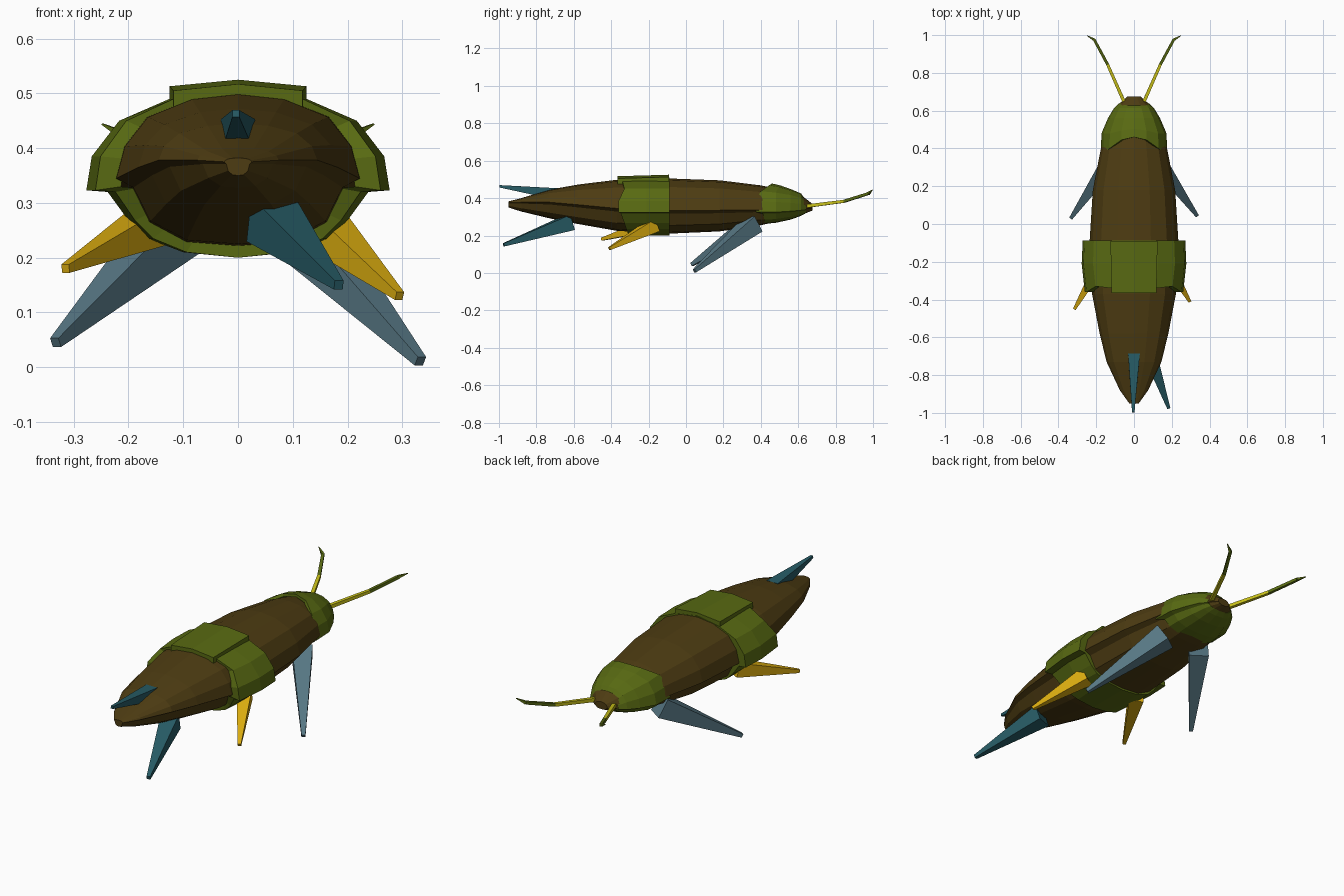
import bpy, bmesh, math
from mathutils import Vector, Matrix

if "Cube" in bpy.data.objects:
    bpy.data.objects.remove(bpy.data.objects["Cube"])


def material(name, rgb):
    m = bpy.data.materials.new(name)
    m.diffuse_color = (*rgb, 1)
    m.use_nodes = True
    m.node_tree.nodes["Principled BSDF"].inputs["Base Color"].default_value = m.diffuse_color
    return m


BROWN = material("shell brown", (0.075, 0.045, 0.006))
GREEN = material("band green", (0.098, 0.144, 0.006))
AMBER = material("leg amber", (0.70, 0.41, 0.005))
SLATE = material("leg slate blue", (0.095, 0.185, 0.23))
TEAL = material("spine teal", (0.02, 0.105, 0.13))
LEMON = material("feeler yellow", (0.58, 0.53, 0.01))


def finish(name, bm, mat):
    bmesh.ops.recalc_face_normals(bm, faces=bm.faces[:])
    me = bpy.data.meshes.new(name)
    bm.to_mesh(me)
    bm.free()
    me.materials.append(mat)
    ob = bpy.data.objects.new(name, me)
    bpy.context.collection.objects.link(ob)
    return ob


def mirrored(half):
    """Close a half ring that runs from bottom centre to top centre."""
    return half + [(-x, y, z) for x, y, z in half[-2:0:-1]]


def loft(name, halves, mat, capped=True):
    bm = bmesh.new()
    rings = [[bm.verts.new(p) for p in mirrored(h)] for h in halves]
    n = len(rings[0])
    for a, b in zip(rings, rings[1:]):
        for i in range(n):
            j = (i + 1) % n
            bm.faces.new((a[i], a[j], b[j], b[i]))
    if capped:
        bm.faces.new(rings[0])
        bm.faces.new(rings[-1])
    return finish(name, bm, mat)


def section(y, w, top, edge, bottom):
    """Domed back over a narrower, tucked-in belly."""
    h, d = top - edge, edge - bottom
    return [(0, y, bottom), (.42 * w, y, bottom + .06 * d),
            (.72 * w, y, bottom + .35 * d), (.86 * w, y, bottom + .86 * d),
            (w, y, edge), (.93 * w, y, edge + .38 * h),
            (.74 * w, y, edge + .73 * h), (.38 * w, y, edge + .94 * h), (0, y, top)]


def inset(half, k, dy=0.0, zc=.36):
    return [(x * k, y + dy, zc + (z - zc) * k) for x, y, z in half]


# Body: y, half width, top, edge and bottom heights
loft("body", [section(*s) for s in (
    (-.95, .025, .382, .375, .35), (-.88, .075, .40, .378, .328),
    (-.73, .145, .445, .378, .292), (-.58, .182, .472, .365, .262),
    (-.37, .222, .498, .345, .225), (-.09, .235, .505, .335, .21),
    (.18, .218, .495, .335, .222), (.40, .175, .468, .337, .255),
    (.55, .125, .435, .34, .288), (.63, .085, .405, .342, .315),
    (.675, .035, .37, .345, .333))], BROWN)

# Head collar with a notched rear edge
collar = [section(*s) for s in (
    (.42, .176, .478, .325, .262), (.48, .172, .468, .325, .268),
    (.56, .138, .448, .33, .285), (.615, .105, .425, .335, .305),
    (.642, .075, .385, .338, .32))]
notch = (0, 0, 0, -.01, -.045, -.05, -.02, .025, .04)
collar[0] = [(x, y + d, z) for (x, y, z), d in zip(collar[0], notch)]
collar[1] = [(x, y + max(d, 0) * .6, z) for (x, y, z), d in zip(collar[1], notch)]
loft("head_collar", [inset(collar[0], .88)] + collar + [inset(collar[-1], .6, -.01)],
     GREEN, capped=False)

# Middle band wrapped around the body
PROFILE = [(0, .2), (.1, .21), (.165, .235), (.2, .268), (.238, .32), (.277, .323),
           (.267, .385), (.217, .45), (.125, .49), (0, .51)]
REAR = (-.31, -.31, -.32, -.33, -.35, -.36, -.36, -.33, -.34, -.36)
rear = [(x * .94, y, z) for (x, z), y in zip(PROFILE, REAR)]
mid = [(x, -.21, z) for x, z in PROFILE]
front = [(x * .98, -.088, z) for x, z in PROFILE]
loft("band", [inset(rear, .82), rear, mid, front, inset(front, .82)], GREEN, capped=False)

# Raised plate on top of the band
loft("band_plate", [[(0, y, .47), (w, y, .475), (w, y, z - .012), (0, y, z)]
                    for y, w, z in ((-.365, .118, .517), (-.09, .125, .525))], GREEN)


def spike(name, base, tip, r1, r2, mat, sides=4, roll=45):
    """Tapered prism running from base to tip."""
    base, tip = Vector(base), Vector(tip)
    axis = tip - base
    bm = bmesh.new()
    bmesh.ops.create_cone(bm, cap_ends=True, segments=sides, radius1=r1, radius2=r2,
                          depth=axis.length)
    turn = axis.to_track_quat('Z', 'Y').to_matrix().to_4x4()
    bm.transform(Matrix.Translation((base + tip) / 2) @ turn
                 @ Matrix.Rotation(math.radians(roll), 4, 'Z'))
    return finish(name, bm, mat)


# Legs
spike("front_leg_right", (.105, .36, .262), (.333, .045, .011), .068, .013, SLATE)
spike("front_leg_left", (-.105, .36, .262), (-.333, .032, .045), .068, .013, SLATE)
spike("middle_leg_right", (.155, -.17, .255), (.295, -.41, .13), .05, .011, AMBER)
spike("middle_leg_left", (-.155, -.17, .26), (-.315, -.45, .18), .05, .011, AMBER)

# Tail spines
spike("rear_leg", (.06, -.62, .27), (.184, -.975, .15), .06, .012, TEAL)
spike("tail_spine", (0, -.69, .422), (-.004, -.997, .463), .044, .009, TEAL)

# Feelers: straight stalk, then a bent tip
for side, s in (("right", 1), ("left", -1)):
    path = [(.045 * s, .63, .355), (.14 * s, .845, .383), (.21 * s, .975, .424),
            (.248 * s, .997, .444)]
    radii = (.013, .011, .01, .002)
    for i, (part, mat) in enumerate((("stalk", LEMON), ("bend", GREEN), ("tip", GREEN))):
        spike(f"feeler_{part}_{side}", path[i], path[i + 1], radii[i], radii[i + 1], mat)
